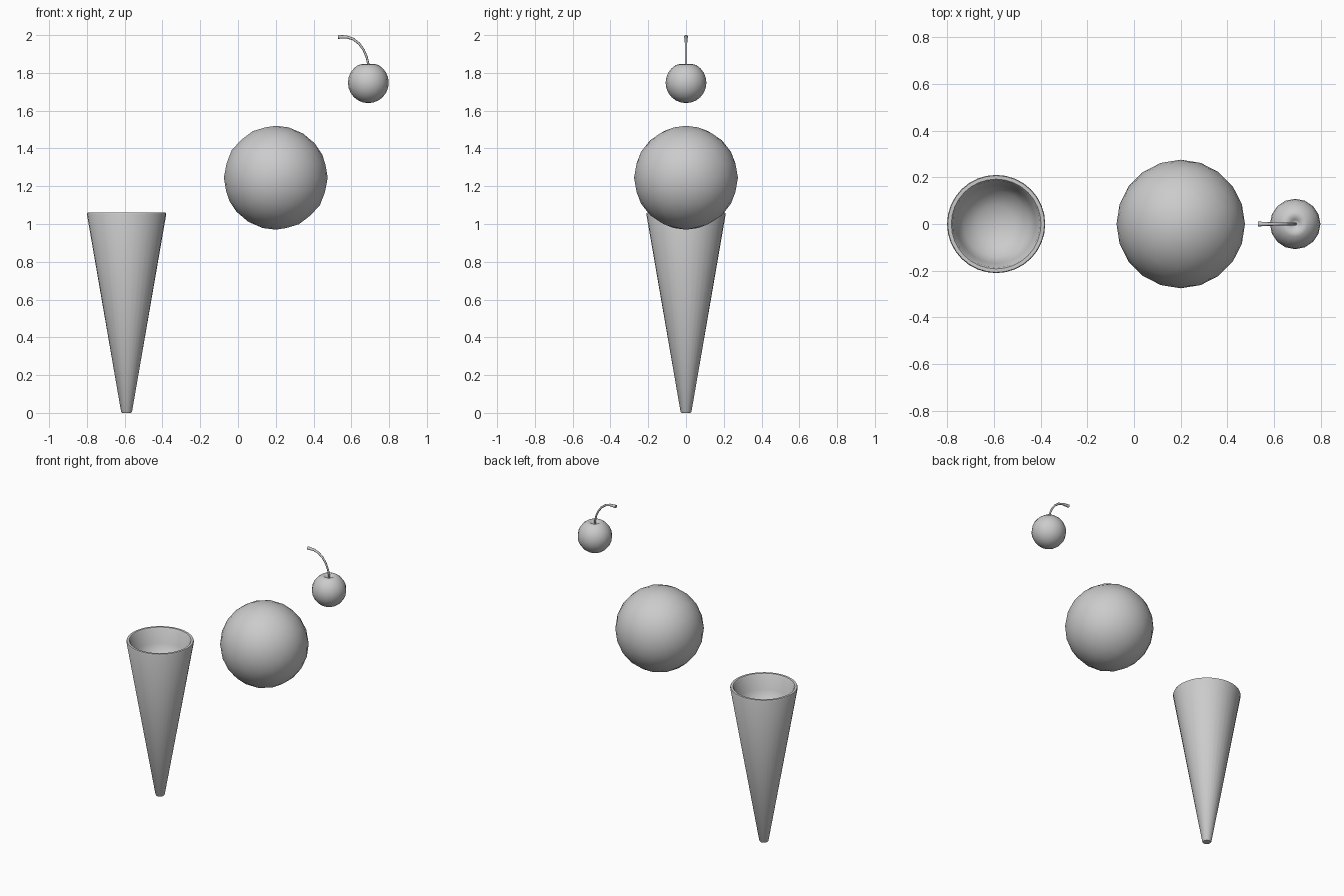
import bpy, bmesh, math

if "Cube" in bpy.data.objects:
    bpy.data.objects.remove(bpy.data.objects["Cube"])


def finish(name, bm, angle=40):
    bmesh.ops.recalc_face_normals(bm, faces=bm.faces)
    for f in bm.faces:
        f.smooth = True
    me = bpy.data.meshes.new(name)
    bm.to_mesh(me)
    bm.free()
    me.set_sharp_from_angle(angle=math.radians(angle))
    ob = bpy.data.objects.new(name, me)
    bpy.context.collection.objects.link(ob)
    return ob


def lathe(name, profile, sides, x, angle=40):
    """Revolve (radius, z) points around a vertical axis at x."""
    bm = bmesh.new()
    rings = []
    for r, z in profile:
        if r == 0:
            rings.append([bm.verts.new((x, 0, z))] * sides)
        else:
            rings.append([bm.verts.new((x + r * math.cos(2 * math.pi * i / sides),
                                        r * math.sin(2 * math.pi * i / sides), z))
                          for i in range(sides)])
    for a, b in zip(rings, rings[1:]):
        for i in range(sides):
            j = (i + 1) % sides
            corners = list(dict.fromkeys((a[i], a[j], b[j], b[i])))
            bm.faces.new(corners)
    return finish(name, bm, angle)


# Wafer cone with a rounded rim and a hollow to seat the scoop
lathe("cone", [(0, 0), (0.024, 0), (0.029, 0.007), (0.21, 1.052), (0.207, 1.06),
               (0.192, 1.06), (0.186, 1.052), (0.168, 0.96), (0.14, 0.90),
               (0.08, 0.86), (0, 0.845)], 32, -0.59)

# Ice cream scoop
bpy.ops.mesh.primitive_ico_sphere_add(subdivisions=3, radius=0.275, location=(0.2, 0, 1.245))
scoop = bpy.context.object
scoop.name = "scoop"
bpy.ops.object.shade_smooth()

# Cherry with a dimple around the stem
R, cz = 0.108, 1.748
body = [(0, cz - R)]
for k in range(1, 11):
    a = math.pi * k / 12
    body.append((R * math.sin(a), cz - R * math.cos(a)))
body += [(0.036, 1.846), (0.02, 1.835), (0, 1.822)]
lathe("cherry", body, 16, 0.69, 80)

# Curved stem, flared at its free end
path = [(0.69, 1.82, 0.006), (0.689, 1.85, 0.006), (0.681, 1.885, 0.006),
        (0.665, 1.922, 0.006), (0.641, 1.955, 0.0065), (0.61, 1.979, 0.007),
        (0.575, 1.99, 0.008), (0.53, 1.991, 0.0105)]
bm = bmesh.new()
rings, n = [], 8
for i, (px, pz, r) in enumerate(path):
    p, q = path[max(i - 1, 0)], path[min(i + 1, len(path) - 1)]
    dx, dz = q[0] - p[0], q[1] - p[1]
    d = math.hypot(dx, dz)
    nx, nz = -dz / d, dx / d
    ring = []
    for k in range(n):
        a = 2 * math.pi * k / n
        c, s = r * math.cos(a), r * math.sin(a)
        ring.append(bm.verts.new((px + nx * c, s, pz + nz * c)))
    rings.append(ring)
for a, b in zip(rings, rings[1:]):
    for k in range(n):
        bm.faces.new((a[k], a[(k + 1) % n], b[(k + 1) % n], b[k]))
bm.faces.new(rings[0])
bm.faces.new(rings[-1])
finish("cherry_stem", bm, 50)
